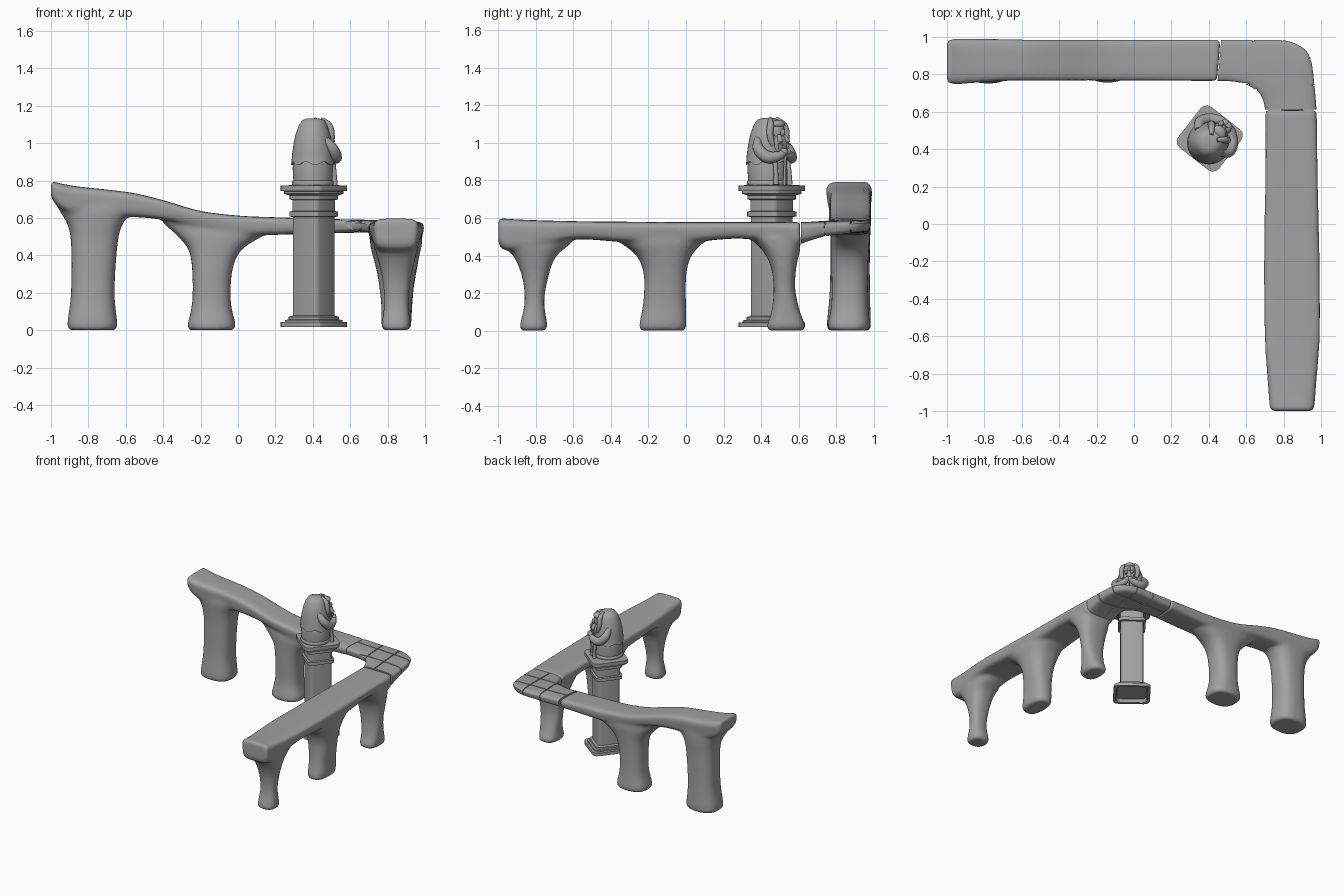
import bpy, bmesh, math
from mathutils import Vector, Matrix

if "Cube" in bpy.data.objects:
    bpy.data.objects.remove(bpy.data.objects["Cube"])

stone = bpy.data.materials.new("grey stone")
stone.use_nodes = True
stone.diffuse_color = (0.36, 0.36, 0.36, 1)
stone.node_tree.nodes["Principled BSDF"].inputs["Base Color"].default_value = (0.36, 0.36, 0.36, 1)


def spline(rows, k=6):
    """Smoothly resample rows of numbers (Catmull-Rom)."""
    out = []
    for i in range(len(rows) - 1):
        a, b, c, d = rows[max(i - 1, 0)], rows[i], rows[i + 1], rows[min(i + 2, len(rows) - 1)]
        for j in range(k):
            t = j / k
            out.append([q + t / 2 * (r - p + t * (2 * p - 5 * q + 4 * r - s + t * (3 * (q - r) + s - p)))
                        for p, q, r, s in zip(a, b, c, d)])
    return out + [list(rows[-1])]


def loft(bm, rings):
    """Skin a closed solid through rings of points."""
    vs = [[bm.verts.new(p) for p in ring] for ring in rings]
    n = len(vs[0])
    faces = [bm.faces.new((a[i], a[(i + 1) % n], b[(i + 1) % n], b[i]))
             for a, b in zip(vs, vs[1:]) for i in range(n)]
    faces += [bm.faces.new(vs[0][::-1]), bm.faces.new(vs[-1])]
    bmesh.ops.recalc_face_normals(bm, faces=faces)


def finish(name, bm, angle=40):
    me = bpy.data.meshes.new(name)
    bm.to_mesh(me)
    bm.free()
    ob = bpy.data.objects.new(name, me)
    bpy.context.collection.objects.link(ob)
    me.materials.append(stone)
    shade(ob, angle)
    return ob


def shade(ob, angle):
    bpy.ops.object.select_all(action='DESELECT')
    ob.select_set(True)
    bpy.context.view_layer.objects.active = ob
    bpy.ops.object.shade_smooth_by_angle(angle=math.radians(angle))


def squircle(p, n=32):
    for i in range(n):
        a = 2 * math.pi * (i + 0.5) / n
        c, s = math.cos(a), math.sin(a)
        yield math.copysign(abs(c) ** (2 / p), c), math.copysign(abs(s) ** (2 / p), s)


def beam_rings(rows, p=5, shrink=0.0, taper=0.12):
    """Rows: inner x, y, outer x, y, bottom z, top z."""
    rings = []
    for x0, y0, x1, y1, zb, zt in spline(rows):
        mid = Vector(((x0 + x1) / 2, (y0 + y1) / 2, (zb + zt) / 2))
        side = Vector(((x1 - x0) / 2, (y1 - y0) / 2, 0))
        side -= side.normalized() * shrink
        rings.append([mid + side * u * (1 - taper * (1 - v) / 2) + Vector((0, 0, v * ((zt - zb) / 2 - shrink)))
                      for u, v in squircle(p)])
    return rings


def leg_rings(rows, p=2.6):
    """Rows: z, x min, x max, y min, y max."""
    return [[((x0 + x1 + u * (x1 - x0)) / 2, (y0 + y1 + v * (y1 - y0)) / 2, z) for u, v in squircle(p)]
            for z, x0, x1, y0, y1 in spline(rows)]


def wing(name, beam, legs):
    bm = bmesh.new()
    loft(bm, beam_rings(beam))
    for leg in legs:
        loft(bm, leg_rings(leg))
    ob = finish(name, bm)
    rm = ob.modifiers.new("blend", 'REMESH')
    rm.mode, rm.voxel_size, rm.use_smooth_shade = 'VOXEL', 0.011, True
    sm = ob.modifiers.new("soften", 'SMOOTH')
    sm.factor, sm.iterations = 0.5, 14


# Back wing, sloping up to its free end
wing("back_wing", [
    (-1.0, .75, -1.0, .99, .71, .80), (-.95, .742, -.95, .995, .65, .785), (-.85, .75, -.85, .995, .61, .768),
    (-.7, .76, -.7, .993, .605, .752), (-.55, .762, -.55, .99, .605, .732), (-.4, .762, -.4, .99, .59, .695),
    (-.2, .762, -.2, .99, .55, .638), (0, .762, 0, .99, .51, .613), (.2, .76, .2, .99, .51, .604),
    (.443, .758, .463, .992, .52, .597)], [
    [(0, -.895, -.665, .765, .97), (.025, -.913, -.645, .75, .985), (.2, -.893, -.66, .765, .98),
     (.45, -.892, -.645, .77, .98), (.56, -.91, -.62, .765, .985), (.64, -.955, -.56, .76, .985),
     (.69, -.98, -.5, .77, .98)],
    [(0, -.255, -.03, .765, .97), (.025, -.27, -.012, .755, .98), (.15, -.245, -.038, .775, .97),
     (.32, -.245, -.03, .775, .97), (.43, -.265, .02, .775, .975), (.51, -.33, .14, .775, .98),
     (.57, -.4, .2, .79, .97)]])

# Side wing, level
wing("side_wing", [
    (.725, -1, .965, -1, .47, .6), (.72, -.97, .97, -.97, .43, .597), (.71, -.85, .98, -.85, .43, .59),
    (.692, -.6, 1.0, -.6, .485, .583), (.688, -.3, 1.0, -.3, .47, .58), (.69, 0, .995, 0, .47, .578),
    (.697, .3, .988, .3, .49, .578), (.697, .608, .984, .608, .45, .58)], [
    [(0, .78, .91, -.875, -.75), (.025, .768, .922, -.885, -.738), (.15, .782, .912, -.86, -.755),
     (.28, .77, .925, -.872, -.735), (.39, .745, .95, -.915, -.695), (.46, .725, .965, -.97, -.62),
     (.52, .73, .96, -.97, -.58)],
    [(0, .78, .91, -.24, -.01), (.025, .768, .925, -.25, .002), (.15, .765, .93, -.228, 0),
     (.3, .745, .95, -.225, .002), (.4, .72, .97, -.265, .03), (.47, .705, .985, -.35, .095),
     (.53, .71, .98, -.4, .16)],
    [(0, .78, .91, .44, .625), (.025, .768, .925, .43, .637), (.1, .77, .93, .455, .608),
     (.22, .758, .94, .467, .582), (.34, .735, .96, .452, .588), (.43, .712, .975, .405, .608),
     (.5, .705, .98, .33, .61)]])

# Corner: paving blocks cut by narrow joints around a solid core
corner = [
    (.447, .76, .467, .99, .52, .596), (.53, .757, .58, .99, .52, .593), (.6, .74, .7, .99, .522, .591),
    (.64, .715, .82, .985, .522, .589), (.66, .7, .91, .945, .52, .587), (.675, .68, .952, .88, .512, .585),
    (.687, .65, .97, .75, .498, .581), (.695, .612, .982, .612, .462, .578)]
bm = bmesh.new()
loft(bm, beam_rings(corner, 4))
blocks = finish("corner_blocks", bm, 35)
for x, y, length, width, turn in [(.645, .86, .007, .36, .06), (.8, .8, .007, .5, .04),
                                  (.72, .885, .7, .007, -.03), (.8, .745, .5, .007, -.03)]:
    bm = bmesh.new()
    bmesh.ops.create_cube(bm, size=1, matrix=Matrix.Translation((x, y, .55)) @ Matrix.Rotation(turn, 4, 'Z')
                          @ Matrix.Diagonal((length, width, .4, 1)))
    cutter = finish("joint_cutter", bm)
    cutter.hide_render = True
    cut = blocks.modifiers.new("joint", 'BOOLEAN')
    cut.operation, cut.solver, cut.object = 'DIFFERENCE', 'EXACT', cutter
    bpy.context.view_layer.objects.active = blocks
    bpy.ops.object.modifier_apply(modifier=cut.name)
    bpy.data.objects.remove(cutter)
shade(blocks, 35)
bm = bmesh.new()
loft(bm, beam_rings(corner, 4, .007))
finish("corner_core", bm)


# Pedestal: rounded square profile stepped up the height, hollow below
def rounded_square(d, z):
    a = d / 1.29
    ring = []
    for q in range(4):
        for e in (0, 30, 60, 90):
            t = math.radians(q * 90 + e)
            base = math.radians(q * 90 + 45)
            m = .7 * a * math.sqrt(2)
            x, y = m * math.cos(base) + .3 * a * math.cos(t), m * math.sin(base) + .3 * a * math.sin(t)
            r = math.radians(52)
            ring.append((.405 + x * math.cos(r) - y * math.sin(r), .457 + x * math.sin(r) + y * math.cos(r), z))
    return ring


bm = bmesh.new()
loft(bm, [rounded_square(d, z) for d, z in [
    (.1, .045), (.14, .045), (.15, .018), (.178, .018), (.178, .043), (.155, .045), (.155, .055), (.135, .057),
    (.135, .072), (.112, .078), (.112, .605), (.132, .608), (.132, .634), (.115, .637), (.115, .695),
    (.13, .7), (.13, .72), (.16, .73), (.16, .743), (.178, .745), (.178, .773), (.12, .776)]])
finish("pedestal", bm, 30)

# Statue, facing the corner; local axes are forward, side, up
FACE = Matrix.Translation((.4, .435, 0)) @ Matrix.Rotation(math.radians(45), 4, 'Z')


def lathe(name, profile, wave=0):
    """Profile rows: radius, z, forward shift; the first rings may be wavy."""
    bm = bmesh.new()
    rings = []
    for i, (r, z, shift) in enumerate(profile):
        amp = wave if i < 3 else 0
        rings.append([FACE @ Vector((shift + r * math.cos(a), r * math.sin(a), z + amp * math.cos(7 * a)))
                      for a in (2 * math.pi * j / 56 for j in range(56))])
    loft(bm, rings)
    finish(name, bm, 50)


def tube(name, rows):
    """Rows: forward, side, z, radius."""
    pts = spline(rows, 5)
    bm = bmesh.new()
    rings = []
    for i, p in enumerate(pts):
        way = Vector(pts[min(i + 1, len(pts) - 1)][:3]) - Vector(pts[max(i - 1, 0)][:3])
        turn = way.to_track_quat('Z', 'Y')
        rings.append([FACE @ (Vector(p[:3]) + turn @ Vector((p[3] * math.cos(a), p[3] * math.sin(a), 0)))
                      for a in (2 * math.pi * j / 12 for j in range(12))])
    loft(bm, rings)
    finish(name, bm, 60)


def blob(name, f, s, z, rf, rs, rz):
    bm = bmesh.new()
    bmesh.ops.create_uvsphere(bm, u_segments=20, v_segments=12, radius=1, matrix=FACE
                              @ Matrix.Translation((f, s, z)) @ Matrix.Diagonal((rf, rs, rz, 1)))
    finish(name, bm, 60)


lathe("statue_base", [(.106, .772, 0), (.112, .78, 0), (.11, .795, 0), (.104, .8, 0), (.108, .87, 0), (.1, .91, 0)])
lathe("hooded_cloak", [(.1, .895, 0), (.116, .892, 0), (.114, .9, 0), (.111, .94, 0), (.104, .99, 0),
                       (.093, 1.045, 0), (.076, 1.095, .002), (.06, 1.122, .004), (.035, 1.132, .004)], .009)
blob("face", .065, 0, 1.06, .045, .045, .06)
blob("nose", .112, 0, 1.055, .014, .011, .02)
blob("brow", .078, 0, 1.1, .035, .04, .022)
blob("beard", .09, 0, .99, .04, .045, .06)
for side, label in ((1, "left"), (-1, "right")):
    tube(label + "_arm", [(.01, side * .085, 1.02, .02), (.04, side * .11, .97, .03), (.085, side * .09, .925, .033),
                          (.125, side * .045, .93, .025), (.135, side * .01, .95, .018)])
    blob(label + "_hand", .135, side * .012, .952, .022, .022, .02)
    tube(label + "_hair_lock", [(.04, side * .02, 1.13, .01), (.072, side * .05, 1.095, .018),
                                (.08, side * .062, 1.04, .018), (.09, side * .05, .985, .012)])
    tube(label + "_beard_lock", [(.105, side * .018, 1.04, .01), (.122, side * .026, 1.005, .015),
                                 (.115, side * .02, .96, .008)])
    tube(label + "_robe_fold", [(.1, side * .05, .92, .014), (.112, side * .05, .85, .012),
                                (.115, side * .052, .777, .015)])
tube("staff", [(.138, 0, .96, .008), (.13, 0, .87, .007), (.128, 0, .776, .009)])
